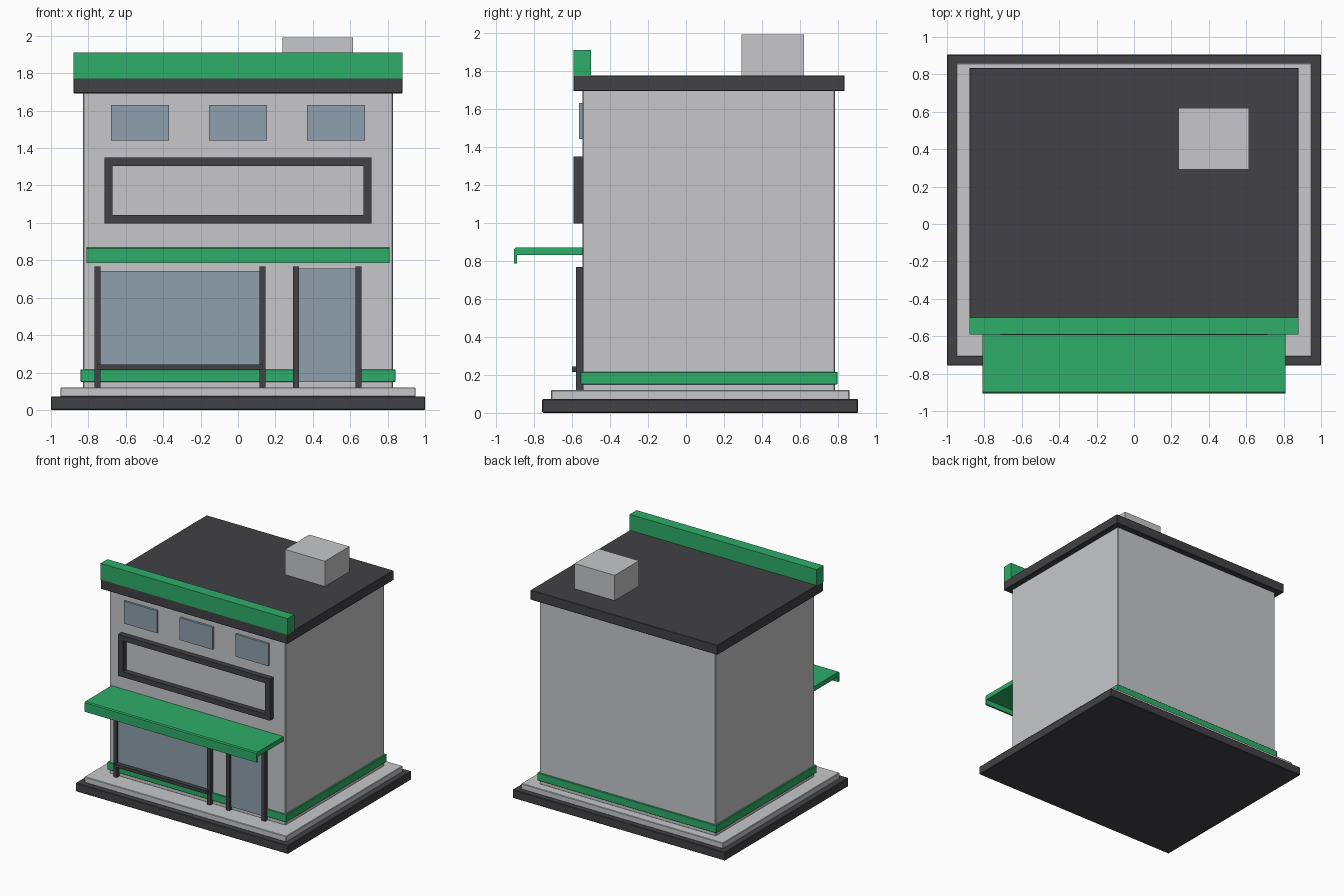
import bpy, bmesh

cube = bpy.data.objects.get("Cube")
if cube:
    bpy.data.objects.remove(cube, do_unlink=True)


def material(name, rgb):
    m = bpy.data.materials.new(name)
    m.use_nodes = True
    m.diffuse_color = (*rgb, 1)
    m.node_tree.nodes["Principled BSDF"].inputs["Base Color"].default_value = (*rgb, 1)
    return m


GREY = material("light_grey", (0.57, 0.575, 0.59))
DARK = material("charcoal", (0.054, 0.053, 0.06))
GREEN = material("green", (0.027, 0.42, 0.138))
GLASS = material("blue_grey_glass", (0.275, 0.35, 0.418))


def finish(bm, name, mat, bevel=0):
    bmesh.ops.recalc_face_normals(bm, faces=bm.faces)
    mesh = bpy.data.meshes.new(name)
    bm.to_mesh(mesh)
    bm.free()
    mesh.materials.append(mat)
    ob = bpy.data.objects.new(name, mesh)
    bpy.context.collection.objects.link(ob)
    if bevel:
        mod = ob.modifiers.new("soft_edges", "BEVEL")
        mod.width = bevel
        mod.segments = 1
    return ob


def box(name, mat, x, y, z, bevel=0):
    """Box from (low, high) ranges on each axis."""
    bm = bmesh.new()
    bmesh.ops.create_cube(bm, size=1)
    for v in bm.verts:
        for i, (lo, hi) in enumerate((x, y, z)):
            v.co[i] = lo if v.co[i] < 0 else hi
    return finish(bm, name, mat, bevel)


def prism(name, mat, profile, half_width):
    """Side profile of (y, z) points extruded along x."""
    bm = bmesh.new()
    face = bm.faces.new([bm.verts.new((-half_width, y, z)) for y, z in profile])
    new = bmesh.ops.extrude_face_region(bm, geom=[face])["geom"]
    moved = [g for g in new if isinstance(g, bmesh.types.BMVert)]
    bmesh.ops.translate(bm, verts=moved, vec=(2 * half_width, 0, 0))
    return finish(bm, name, mat)


def sign_frame(name, mat, x, z, y, border):
    """Open rectangular frame facing the front."""
    bm = bmesh.new()
    corners = [(-x, z[0]), (x, z[0]), (x, z[1]), (-x, z[1])]
    outer = [bm.verts.new((a, y[0], b)) for a, b in corners]
    inner = [bm.verts.new((a - border * (1 if a > 0 else -1), y[0],
                           b + border * (1 if b == z[0] else -1))) for a, b in corners]
    ring = []
    for i in range(4):
        j = (i + 1) % 4
        ring.append(bm.faces.new((outer[i], outer[j], inner[j], inner[i])))
    new = bmesh.ops.extrude_face_region(bm, geom=ring, use_keep_orig=True)["geom"]
    moved = [g for g in new if isinstance(g, bmesh.types.BMVert)]
    bmesh.ops.translate(bm, verts=moved, vec=(0, y[1] - y[0], 0))
    return finish(bm, name, mat)


# Plinth, step and main block
box("plinth", DARK, (-1, 1), (-0.757, 0.905), (0, 0.072), 0.004)
box("step", GREY, (-0.95, 0.95), (-0.71, 0.86), (0.07, 0.12), 0.004)
box("walls", GREY, (-0.83, 0.83), (-0.545, 0.785), (0.115, 1.7), 0.006)
box("skirting_band", GREEN, (-0.843, 0.843), (-0.555, 0.797), (0.15, 0.216), 0.003)

# Roof, front parapet and rooftop unit
box("roof_slab", DARK, (-0.88, 0.88), (-0.592, 0.835), (1.693, 1.775), 0.003)
box("parapet", GREEN, (-0.88, 0.88), (-0.592, -0.5), (1.77, 1.91))
box("rooftop_unit", GREY, (0.238, 0.615), (0.292, 0.62), (1.77, 1.99))

# Upper windows
for side, centre in (("right", -0.525), ("middle", 0), ("left", 0.525)):
    box("upper_window_" + side, GLASS, (centre - 0.155, centre + 0.155),
        (-0.563, -0.535), (1.44, 1.63))

# Blank sign frame
sign_frame("sign_frame", DARK, 0.715, (0.997, 1.35), (-0.593, -0.54), 0.045)

# Awning with a drooping front lip
prism("awning", GREEN, [(-0.54, 0.83), (-0.54, 0.87), (-0.897, 0.87), (-0.905, 0.862),
                        (-0.905, 0.785), (-0.89, 0.785), (-0.89, 0.83)], 0.81)

# Shop window and door
box("shop_window", GLASS, (-0.74, 0.12), (-0.563, -0.535), (0.216, 0.742))
box("door_glass", GLASS, (0.32, 0.635), (-0.563, -0.535), (0.15, 0.757))
box("window_sill", DARK, (-0.75, 0.13), (-0.6, -0.54), (0.216, 0.243))
for name, x in (("window_post_right", -0.75), ("window_post_left", 0.13),
                ("door_post_right", 0.31), ("door_post_left", 0.645)):
    box(name, DARK, (x - 0.016, x + 0.016), (-0.58, -0.54), (0.118, 0.767))
